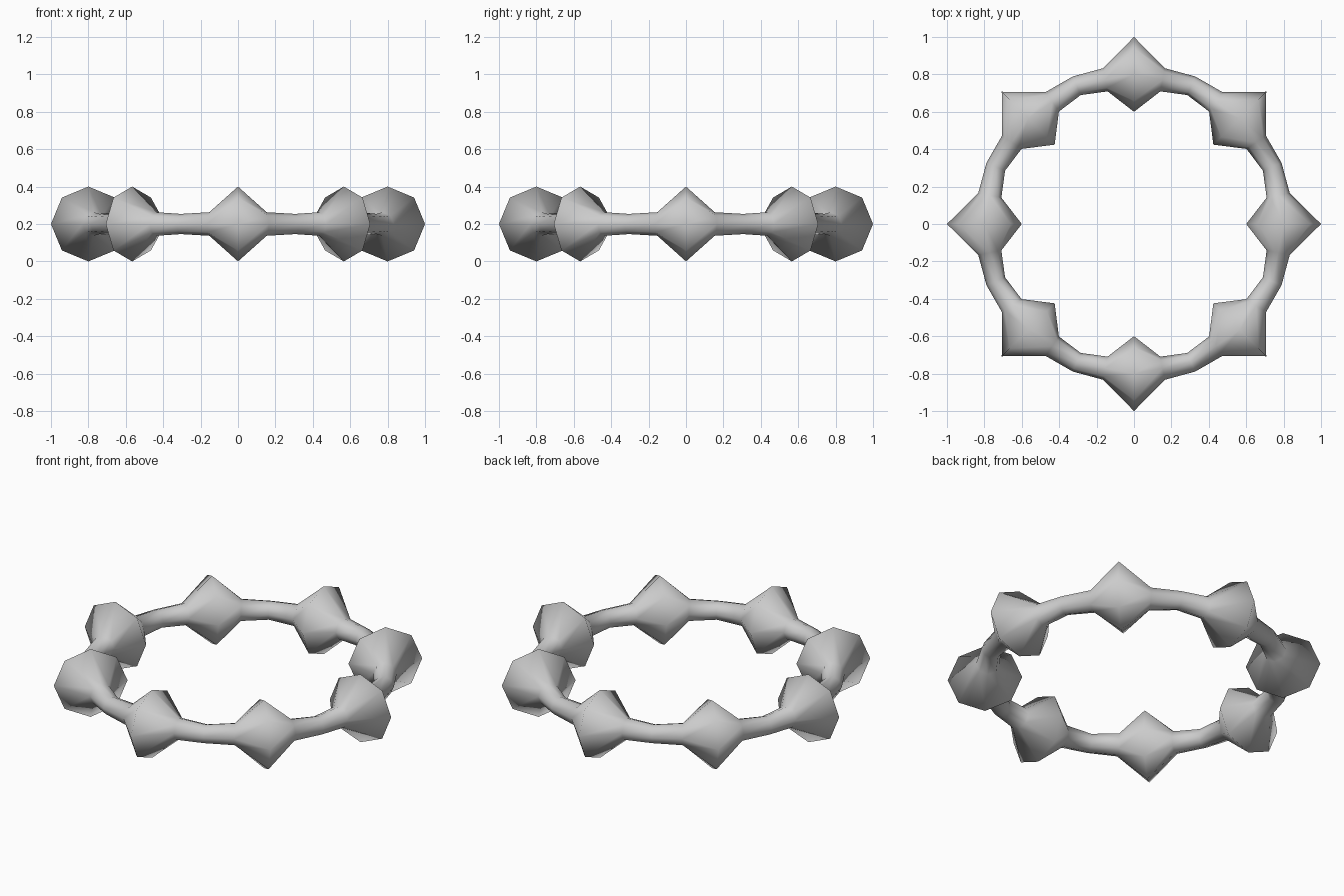
import bpy, bmesh
from math import sin, cos, tau

if "Cube" in bpy.data.objects:
    bpy.data.objects.remove(bpy.data.objects["Cube"])

SEGMENTS, SIDES = 32, 8
# (centre radius, tube radius) repeating from bead peak to bead peak
PATTERN = [(0.80, 0.20), (0.786, 0.063), (0.80, 0.054), (0.786, 0.063)]

# Beaded ring: octagonal tube swept round a circle with eight swellings
bm = bmesh.new()
rings = []
for i in range(SEGMENTS):
    a = tau * i / SEGMENTS
    major, minor = PATTERN[i % 4]
    ring = []
    for j in range(SIDES):
        b = tau * j / SIDES
        r = major + minor * cos(b)
        ring.append(bm.verts.new((r * cos(a), r * sin(a), 0.2 + minor * sin(b))))
    rings.append(ring)
for i in range(SEGMENTS):
    p, q = rings[i], rings[(i + 1) % SEGMENTS]
    for j in range(SIDES):
        k = (j + 1) % SIDES
        f = bm.faces.new((p[j], q[j], q[k], p[k]))
        f.smooth = True
bmesh.ops.recalc_face_normals(bm, faces=bm.faces)

mesh = bpy.data.meshes.new("beaded_ring")
bm.to_mesh(mesh)
bm.free()
bpy.context.collection.objects.link(bpy.data.objects.new("beaded_ring", mesh))
